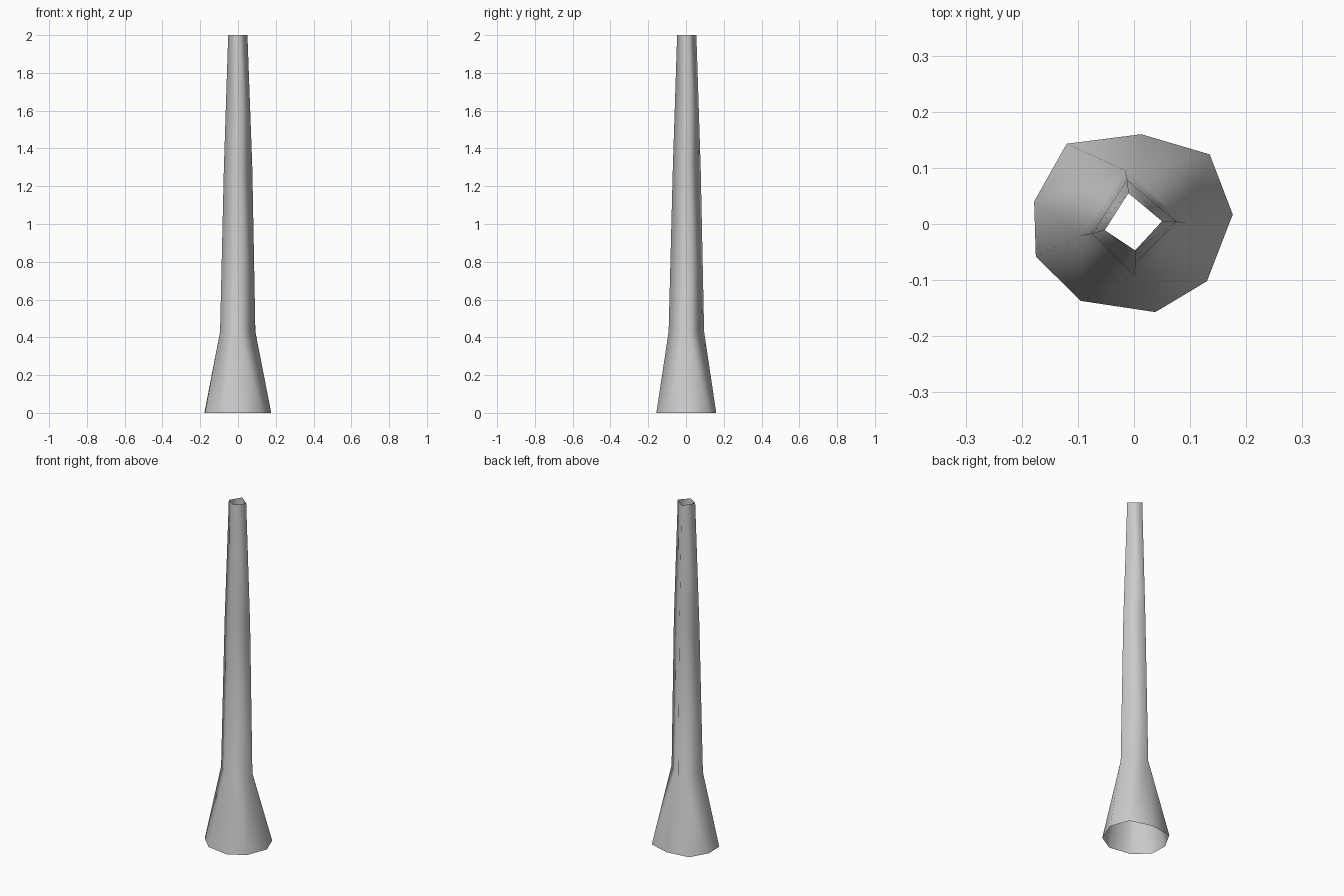
import bpy, bmesh

if "Cube" in bpy.data.objects:
    bpy.data.objects.remove(bpy.data.objects["Cube"])

# Cross-sections of the open trunk: irregular flared foot, then four-sided rings
foot = [(-0.12, 0.143), (0.013, 0.16), (0.135, 0.124), (0.176, 0.017), (0.13, -0.102),
        (0.038, -0.157), (-0.095, -0.137), (-0.175, -0.058), (-0.178, 0.04)]
rings = [
    (0.43, [(-0.016, 0.096), (0.092, 0.002), (0.0, -0.092), (-0.095, -0.021)]),
    (1.29, [(-0.012, 0.078), (0.076, 0.004), (0.003, -0.07), (-0.075, -0.017)]),
    (2.0, [(-0.01, 0.055), (0.05, 0.005), (0.002, -0.047), (-0.052, -0.011)]),
]

bm = bmesh.new()
base = [bm.verts.new((x, y, 0)) for x, y in foot]
levels = [[bm.verts.new((x, y, z)) for x, y in pts] for z, pts in rings]

# Flared foot: each corner of the lower ring fans out to part of the foot outline
fans = [[8, 0, 1, 2], [2, 3, 4], [4, 5, 6], [6, 7, 8]]
low = levels[0]
for i, fan in enumerate(fans):
    for a, b in zip(fan, fan[1:]):
        bm.faces.new((base[a], low[i], base[b]))
    bm.faces.new((base[fan[-1]], low[i], low[(i + 1) % 4]))

# Tapered four-sided shaft
for lower, upper in zip(levels, levels[1:]):
    for i in range(4):
        j = (i + 1) % 4
        bm.faces.new((lower[i], upper[i], upper[j], lower[j]))

for f in bm.faces:
    f.smooth = True
# Faces are wound consistently; make them point outwards
bm.normal_update()
if sum(f.normal.xy.dot(f.calc_center_median().xy) for f in bm.faces) < 0:
    bmesh.ops.reverse_faces(bm, faces=bm.faces[:])

mesh = bpy.data.meshes.new("trunk")
bm.to_mesh(mesh)
bm.free()
bpy.context.collection.objects.link(bpy.data.objects.new("trunk", mesh))
